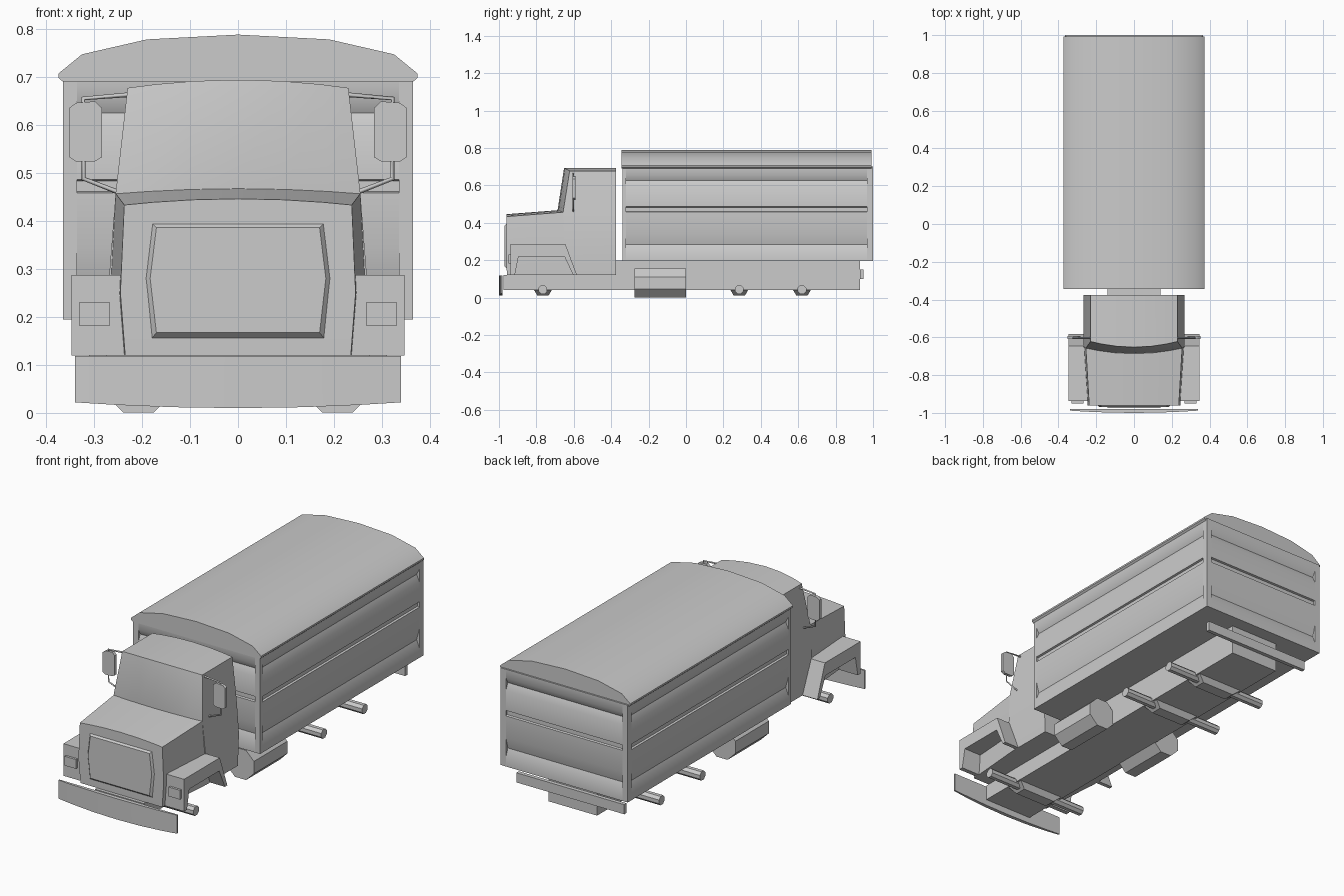
import bpy, bmesh, math
from mathutils import Vector

if "Cube" in bpy.data.objects:
    bpy.data.objects.remove(bpy.data.objects["Cube"])


def finish(name, bm, mirror=False):
    bmesh.ops.recalc_face_normals(bm, faces=bm.faces)
    me = bpy.data.meshes.new(name)
    bm.to_mesh(me)
    bm.free()
    ob = bpy.data.objects.new(name, me)
    bpy.context.collection.objects.link(ob)
    if mirror:
        ob.modifiers.new("Mirror", 'MIRROR')
    bpy.ops.object.select_all(action='DESELECT')
    ob.select_set(True)
    bpy.context.view_layer.objects.active = ob
    bpy.ops.object.shade_smooth_by_angle(angle=math.radians(30))
    return ob


def prism(name, pts, axis, a, b, mirror=False):
    """Extrude a profile from a to b; axis X takes (y, z), axis Y takes (x, z)."""
    bm = bmesh.new()
    place = (lambda p, t: (t, p[0], p[1])) if axis == 'X' else (lambda p, t: (p[0], t, p[1]))
    lo, hi = [[bm.verts.new(place(p, t)) for p in pts] for t in (a, b)]
    n = len(pts)
    for i in range(n):
        j = (i + 1) % n
        bm.faces.new((lo[i], lo[j], hi[j], hi[i]))
    bm.faces.new(lo)
    bm.faces.new(hi)
    return finish(name, bm, mirror)


def box(name, x0, x1, y0, y1, z0, z1, mirror=False):
    return prism(name, [(y0, z0), (y1, z0), (y1, z1), (y0, z1)], 'X', x0, x1, mirror)


def loft(name, rings):
    """Rings hold a front row then a back row reversed; ends are capped in strips."""
    bm = bmesh.new()
    vs = [[bm.verts.new(p) for p in r] for r in rings]
    n = len(vs[0])
    for r, s in zip(vs, vs[1:]):
        for i in range(n):
            j = (i + 1) % n
            bm.faces.new((r[i], r[j], s[j], s[i]))
    for r in (vs[0], vs[-1]):
        for i in range(n // 2 - 1):
            bm.faces.new((r[i], r[i + 1], r[n - 2 - i], r[n - 1 - i]))
    return finish(name, bm)


STEPS = (-1, -0.75, -0.4, 0, 0.4, 0.75, 1)


def slab(wf, wb, yf, yb, zf, zb, bow=0, arch=0):
    """One ring: front/back half widths, y and z, bowed forward and arched up."""
    front = [(t * wf, yf - bow * (1 - t * t), zf + arch * (1 - t * t)) for t in STEPS]
    back = [(t * wb, yb, zb + arch * (1 - t * t)) for t in reversed(STEPS)]
    return front + back


def octagon(cx, cz, apothem):
    r = apothem / math.cos(math.pi / 8)
    return [(cx + r * math.cos(math.pi / 8 + k * math.pi / 4),
             cz + r * math.sin(math.pi / 8 + k * math.pi / 4)) for k in range(8)]


# Chassis
prism("chassis", [(-0.975, 0.04), (0.93, 0.04), (0.93, 0.198), (-0.38, 0.198),
                  (-0.38, 0.12), (-0.975, 0.12)], 'X', -0.14, 0.14)
box("rear_bumper", -0.31, 0.31, 0.93, 0.95, 0.10, 0.15)

# Cargo body: grooved panels between corner posts
groove = [(0.195, 0), (0.245, 0), (0.285, 0.016), (0.345, 0), (0.458, 0), (0.461, 0.01),
          (0.483, 0.01), (0.486, 0), (0.59, 0), (0.625, 0.016), (0.655, 0), (0.70, 0)]
W, Y0, Y1 = 0.365, -0.34, 1.0
for name, lo, hi, axis, a, b in (("cargo_side_panels", -W, W, 'Y', Y0 + 0.02, Y1 - 0.032),
                                 ("cargo_end_panels", Y0, Y1, 'X', -0.335, 0.335)):
    pts = [(hi - d, z) for z, d in groove] + [(lo + d, z) for z, d in reversed(groove)]
    prism(name, pts, axis, a, b)
box("cargo_front_posts", 0.335, W, Y0, Y0 + 0.02, 0.195, 0.70, True)
box("cargo_rear_posts", 0.335, W, Y1 - 0.032, Y1, 0.195, 0.70, True)
half = [(0.365, 0.69), (0.374, 0.698), (0.374, 0.707), (0.325, 0.747), (0.19, 0.778)]
prism("cargo_roof", half + [(0, 0.788)] + [(-x, z) for x, z in reversed(half)],
      'Y', -0.345, 0.992)

# Cab and hood
loft("cab", [slab(0.262, 0.262, -0.64, -0.375, 0.12, 0.12),
             slab(0.268, 0.268, -0.65, -0.375, 0.29, 0.29),
             slab(0.255, 0.255, -0.657, -0.375, 0.457, 0.457, 0.03, 0.008),
             slab(0.230, 0.230, -0.622, -0.375, 0.677, 0.677, 0.03, 0.017)])
loft("hood", [slab(0.235, 0.262, -0.958, -0.63, 0.12, 0.12),
              slab(0.245, 0.267, -0.960, -0.63, 0.25, 0.25),
              slab(0.237, 0.255, -0.960, -0.65, 0.433, 0.457, 0, 0.013)])

# Raised grille with bevelled rim
bm = bmesh.new()
outer = [(0.18, 0.155), (0.194, 0.28), (0.18, 0.396)]
inner = [(0.17, 0.167), (0.183, 0.28), (0.17, 0.386)]
rims = []
for rim, y in ((outer, -0.957), (inner, -0.970)):
    loop = rim + [(-x, z) for x, z in reversed(rim)]
    rims.append([bm.verts.new((x, y, z)) for x, z in loop])
for i in range(6):
    j = (i + 1) % 6
    bm.faces.new((rims[0][i], rims[0][j], rims[1][j], rims[1][i]))
bm.faces.new(rims[1])
finish("grille", bm)

# Fenders and headlights
prism("front_fenders", [(-0.938, 0.12), (-0.938, 0.287), (-0.645, 0.287), (-0.583, 0.12),
                        (-0.603, 0.12), (-0.65, 0.22), (-0.895, 0.22), (-0.915, 0.12)],
      'X', 0.225, 0.347, True)
box("headlights", 0.267, 0.331, -0.95, -0.93, 0.182, 0.23, True)

# Front bumper: thin bowed plate with a dipped lower edge
loft("front_bumper", [slab(0.34, 0.34, -0.988, -0.98, 0.022, 0.022, 0.012, -0.012),
                      slab(0.34, 0.34, -0.988, -0.98, 0.118, 0.118, 0.012)])

# Side mirrors on bent tube frames
prism("side_mirrors", [(0.283, 0.635), (0.298, 0.649), (0.337, 0.646), (0.352, 0.635),
                       (0.352, 0.533), (0.337, 0.523), (0.298, 0.524), (0.283, 0.533)],
      'Y', -0.608, -0.592, True)
for side, s in (("right", 1), ("left", -1)):
    cu = bpy.data.curves.new(side + "_mirror_frame", 'CURVE')
    cu.dimensions = '3D'
    cu.bevel_depth = 0.005
    cu.bevel_resolution = 0
    sp = cu.splines.new('POLY')
    path = [(0.225, 0.663), (0.322, 0.655), (0.322, 0.488), (0.25, 0.460)]
    sp.points.add(len(path) - 1)
    for p, (x, z) in zip(sp.points, path):
        p.co = (s * x, -0.603, z, 1)
    bpy.context.collection.objects.link(bpy.data.objects.new(side + "_mirror_frame", cu))

# Fuel tanks
prism("fuel_tanks", octagon(0.207, 0.078, 0.077), 'Y', -0.275, 0.0, True)

# Axles with tapered housings
for name, y in (("front", -0.765), ("middle", 0.285), ("rear", 0.62)):
    prism(name + "_axle", octagon(y, 0.043, 0.023), 'X', -0.295, 0.295)
    loft(name + "_axle_housing", [slab(0.095, 0.095, y - 0.03, y + 0.03, 0.011, 0.011),
                                  slab(0.137, 0.137, y - 0.05, y + 0.05, 0.045, 0.045)])
